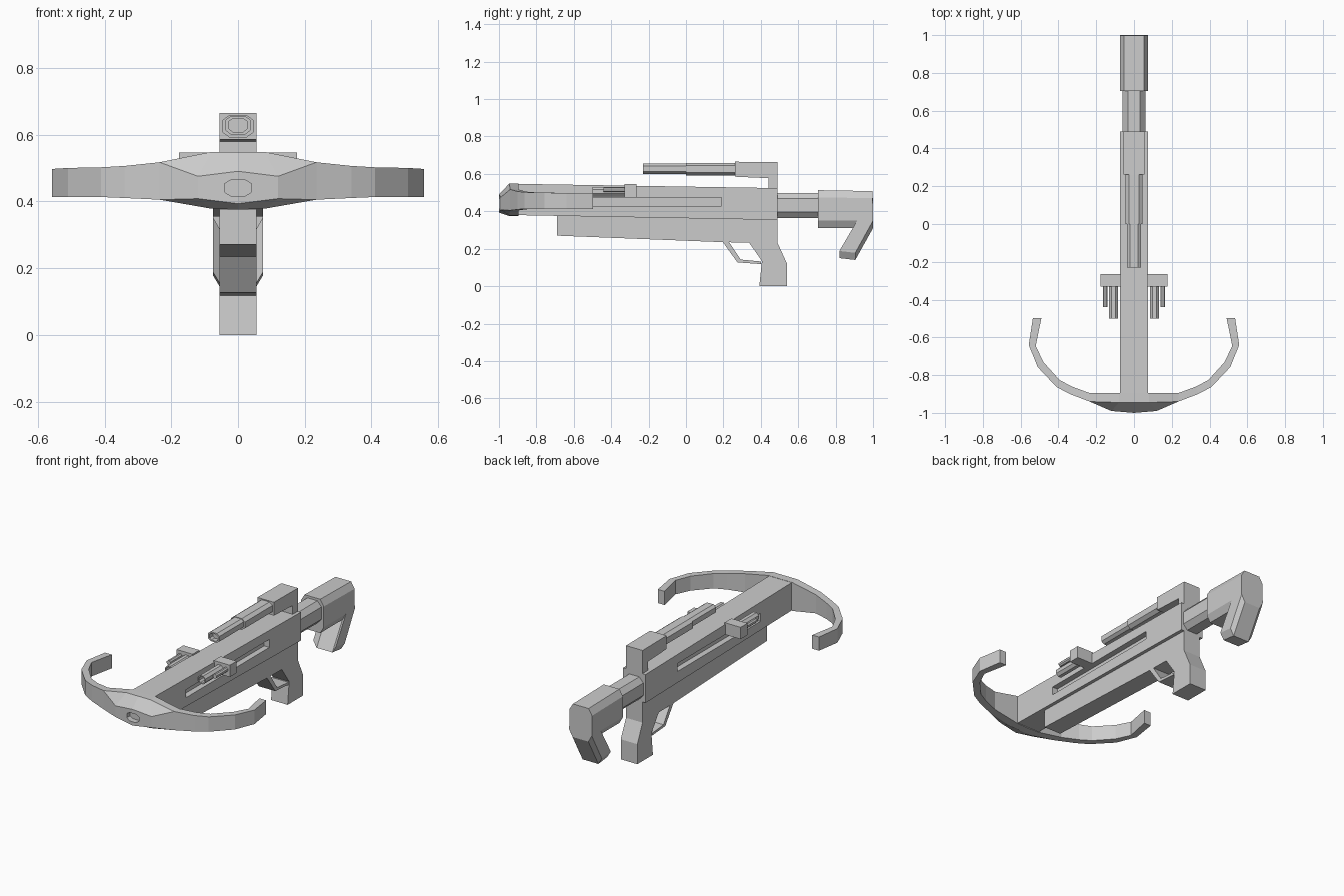
import bpy, bmesh
from mathutils import Vector

if "Cube" in bpy.data.objects:
    bpy.data.objects.remove(bpy.data.objects["Cube"])

gray = bpy.data.materials.new("plain_gray")
gray.diffuse_color = (0.6, 0.6, 0.6, 1)
gray.use_nodes = True
gray.node_tree.nodes["Principled BSDF"].inputs["Base Color"].default_value = gray.diffuse_color


def finish(bm, name):
    bmesh.ops.remove_doubles(bm, verts=bm.verts, dist=1e-5)
    bmesh.ops.recalc_face_normals(bm, faces=bm.faces)
    me = bpy.data.meshes.new(name)
    bm.to_mesh(me)
    bm.free()
    me.materials.append(gray)
    ob = bpy.data.objects.new(name, me)
    bpy.context.collection.objects.link(ob)
    return ob


def loft(name, rings):
    """Skin a row of equal-length closed rings and cap both ends."""
    bm = bmesh.new()
    rows = [[bm.verts.new(p) for p in r] for r in rings]
    n = len(rows[0])
    for a, b in zip(rows, rows[1:]):
        for i in range(n):
            j = (i + 1) % n
            bm.faces.new((a[i], a[j], b[j], b[i]))
    bm.faces.new(rows[0])
    bm.faces.new(rows[-1])
    return finish(bm, name)


def side_extrude(name, profile, x0, x1):
    """Extrude a (y, z) profile across x."""
    return loft(name, [[(x, y, z) for y, z in profile] for x in (x0, x1)])


def box(name, x0, x1, y0, y1, z0, z1):
    return side_extrude(name, [(y0, z0), (y1, z0), (y1, z1), (y0, z1)], x0, x1)


def octagon(y, x, z, rx, rz, cx, cz):
    q = [(rx, cz), (cx, rz), (-cx, rz), (-rx, cz),
         (-rx, -cz), (-cx, -rz), (cx, -rz), (rx, -cz)]
    return [(x + a, y, z + b) for a, b in q]


def tube(name, y0, y1, x, z, rx, rz, k=0.5, bore=0.0):
    """Eight-sided bar along y, with an optional bore in its front end."""
    rings = [octagon(y1, x, z, rx, rz, rx * k, rz * k),
             octagon(y0, x, z, rx, rz, rx * k, rz * k)]
    if bore:
        a, b = rx * 0.72, rz * 0.72
        rings += [octagon(y, x, z, a, b, a * k, b * k) for y in (y0, y0 + bore)]
    return loft(name, rings)


def cut(ob, cutter):
    m = ob.modifiers.new("cut", 'BOOLEAN')
    m.operation = 'DIFFERENCE'
    m.solver = 'EXACT'
    m.object = cutter
    bpy.context.view_layer.objects.active = ob
    bpy.ops.object.modifier_apply(modifier=m.name)
    bpy.data.objects.remove(cutter)


# Receiver with a long groove in each side
receiver = side_extrude("receiver", [(-0.92, 0.38), (0.49, 0.354),
                                     (0.49, 0.524), (-0.92, 0.547)], -0.075, 0.075)
for s in (-1, 1):
    xs = sorted((s * 0.04, s * 0.1))
    cut(receiver, box("groove_cutter", *xs, -0.6, 0.19, 0.427, 0.475))

# Fore end and pistol grip
side_extrude("fore_end_and_grip", [
    (-0.69, 0.385), (-0.69, 0.27), (0.2, 0.235), (0.337, 0.233), (0.406, 0.134),
    (0.392, 0.0), (0.54, 0.0), (0.54, 0.12), (0.49, 0.23), (0.49, 0.36)],
    -0.055, 0.055)

# Trigger guard
side_extrude("trigger_guard", [
    (0.195, 0.238), (0.275, 0.127), (0.4, 0.118), (0.4, 0.132),
    (0.292, 0.142), (0.228, 0.238)], -0.055, 0.055)

# Bow: inner point, top edge point, front point, edge heights, front heights
stations = [
    ((0, -0.895), (0, -0.945), (0, -1.0), 0.375, 0.548, 0.393, 0.49),
    ((0.08, -0.895), (0.08, -0.945), (0.12, -0.99), 0.378, 0.548, 0.408, 0.475),
    ((0.235, -0.895), (0.235, -0.94), (0.235, -0.94), 0.405, 0.517, 0.405, 0.517)]
limb = [((0.33, -0.86), (0.34, -0.9), 0.41, 0.506),
        ((0.395, -0.825), (0.41, -0.863), 0.413, 0.502),
        ((0.48, -0.73), (0.51, -0.757), 0.413, 0.5),
        ((0.52, -0.645), (0.557, -0.64), 0.413, 0.497),
        ((0.49, -0.497), (0.535, -0.497), 0.413, 0.495)]
stations += [(a, b, b, lo, hi, lo, hi) for a, b, lo, hi in limb]


def bow_ring(st, s):
    a, e, f, lo, hi, flo, fhi = st
    return [(s * p[0], p[1], z) for p, z in
            ((a, lo), (e, lo), (f, flo), (f, fhi), (e, hi), (a, hi))]


bow = loft("bow", [bow_ring(st, -1) for st in reversed(stations[1:])] +
           [bow_ring(st, 1) for st in stations])
cut(bow, tube("bolt_hole_cutter", -1.05, -0.965, 0, 0.44, 0.04, 0.025))

# Side brackets, each holding a large and a small barrel
for s, side in ((-1, "left"), (1, "right")):
    xs = sorted((s * 0.07, s * 0.177))
    box(side + "_bracket", *xs, -0.33, -0.265, 0.475, 0.546)
    tube(side + "_large_barrel", -0.5, -0.32, s * 0.109, 0.505, 0.024, 0.025, 0.42, 0.04)
    tube(side + "_small_barrel", -0.44, -0.32, s * 0.153, 0.515, 0.012, 0.013, 0.42)

# Scope
box("scope_mount", -0.055, 0.055, 0.44, 0.49, 0.51, 0.6)
side_extrude("scope_block", [(0.262, 0.585), (0.49, 0.575), (0.49, 0.663),
                             (0.262, 0.665)], -0.055, 0.055)
tube("scope_rear_tube", 0.0, 0.28, 0, 0.625, 0.046, 0.034, 0.55)
tube("scope_front_tube", -0.23, 0.02, 0, 0.628, 0.038, 0.028, 0.55, 0.03)

# Stock tube and butt with chamfered long edges
tube("stock_tube", 0.48, 0.73, 0, 0.432, 0.06, 0.067, 0.55)
inner = [(0.705, 0.513), (0.998, 0.508), (1.0, 0.31), (0.905, 0.14),
         (0.82, 0.15), (0.915, 0.31), (0.705, 0.31)]
outer = [(0.705, 0.475), (0.998, 0.47), (1.0, 0.35), (0.905, 0.178),
         (0.82, 0.188), (0.915, 0.35), (0.705, 0.35)]
loft("stock_butt", [[(x, y, z) for y, z in p] for x, p in
                    ((-0.075, outer), (-0.052, inner), (0.052, inner), (0.075, outer))])
